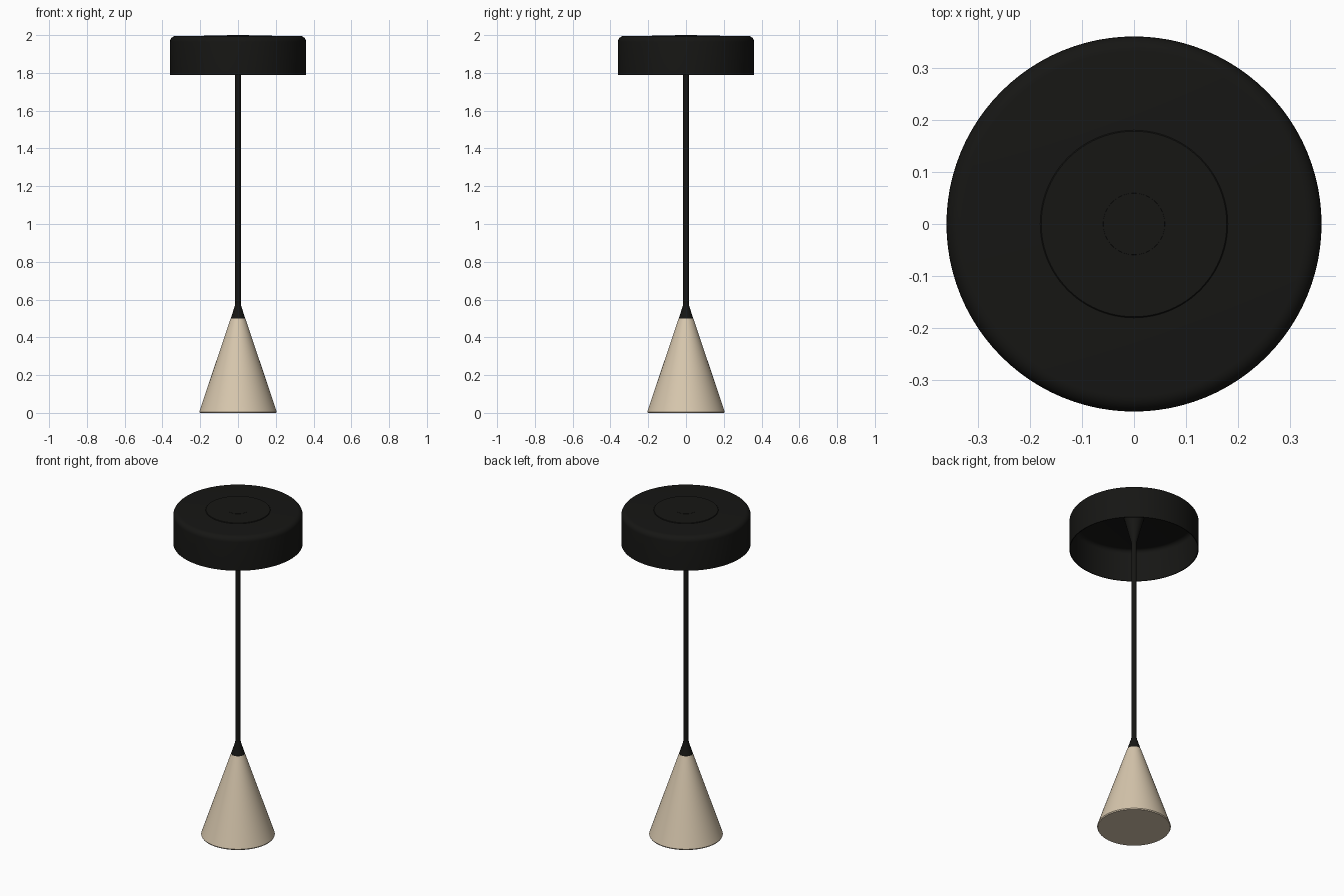
import bpy, bmesh, math

if "Cube" in bpy.data.objects:
    bpy.data.objects.remove(bpy.data.objects["Cube"])

SEGMENTS = 96


def material(name, color):
    m = bpy.data.materials.new(name)
    m.diffuse_color = (*color, 1)
    m.use_nodes = True
    m.node_tree.nodes["Principled BSDF"].inputs["Base Color"].default_value = m.diffuse_color
    return m


beige = material("beige", (0.68, 0.57, 0.42))
black = material("black", (0.008, 0.008, 0.007))


def lathe(name, profile, mat):
    """Spin an (r, z) profile around the z axis."""
    bm = bmesh.new()
    verts = [bm.verts.new((r, 0, z)) for r, z in profile]
    edges = [bm.edges.new(pair) for pair in zip(verts, verts[1:])]
    bmesh.ops.spin(bm, geom=verts + edges, cent=(0, 0, 0), axis=(0, 0, 1),
                   angle=2 * math.pi, steps=SEGMENTS)
    bmesh.ops.remove_doubles(bm, verts=bm.verts, dist=1e-5)
    bmesh.ops.recalc_face_normals(bm, faces=bm.faces)
    mesh = bpy.data.meshes.new(name)
    bm.to_mesh(mesh)
    bm.free()
    mesh.materials.append(mat)
    ob = bpy.data.objects.new(name, mesh)
    bpy.context.collection.objects.link(ob)
    bpy.ops.object.select_all(action='DESELECT')
    ob.select_set(True)
    bpy.context.view_layer.objects.active = ob
    bpy.ops.object.shade_smooth_by_angle(angle=math.radians(30))
    return ob


def arc(r, z, radius, steps=6):
    """Quarter round from the outer side to the top."""
    return [(r + radius * math.cos(a), z + radius * math.sin(a))
            for a in (math.pi / 2 * i / steps for i in range(steps + 1))]


# Solid conical foot
lathe("base_cone", [(0, 0), (0.202, 0), (0.205, 0.006), (0.039, 0.5), (0, 0.5)], beige)

# Dark tip of the cone, running into the stem
lathe("base_collar", [(0, 0.5), (0.038, 0.5), (0.016, 0.57), (0.015, 0.58), (0, 0.58)], black)

# Slim stem
lathe("stem", [(0, 0.57), (0.015, 0.57), (0.015, 1.85), (0, 1.85)], black)

# Flared holder inside the shade
lathe("shade_holder", [(0, 1.83), (0.015, 1.83), (0.055, 1.985), (0, 1.985)], black)

# Drum shade, open underneath, with a thin wall and rounded shoulder
outer = [(0.36, 1.79)] + arc(0.33, 1.965, 0.03)
inner = arc(0.33, 1.96, 0.025)[::-1] + [(0.355, 1.79)]
lathe("lamp_shade", outer + [(0, 1.995), (0, 1.985)] + inner + [(0.36, 1.79)], black)

# Low raised disc and centre cap on top of the shade
lathe("top_disc", [(0, 1.99), (0.18, 1.99), (0.18, 1.997), (0.178, 1.999), (0, 1.999)], black)
lathe("top_cap", [(0, 1.995), (0.06, 1.995), (0.059, 2.0), (0, 2.0)], black)
